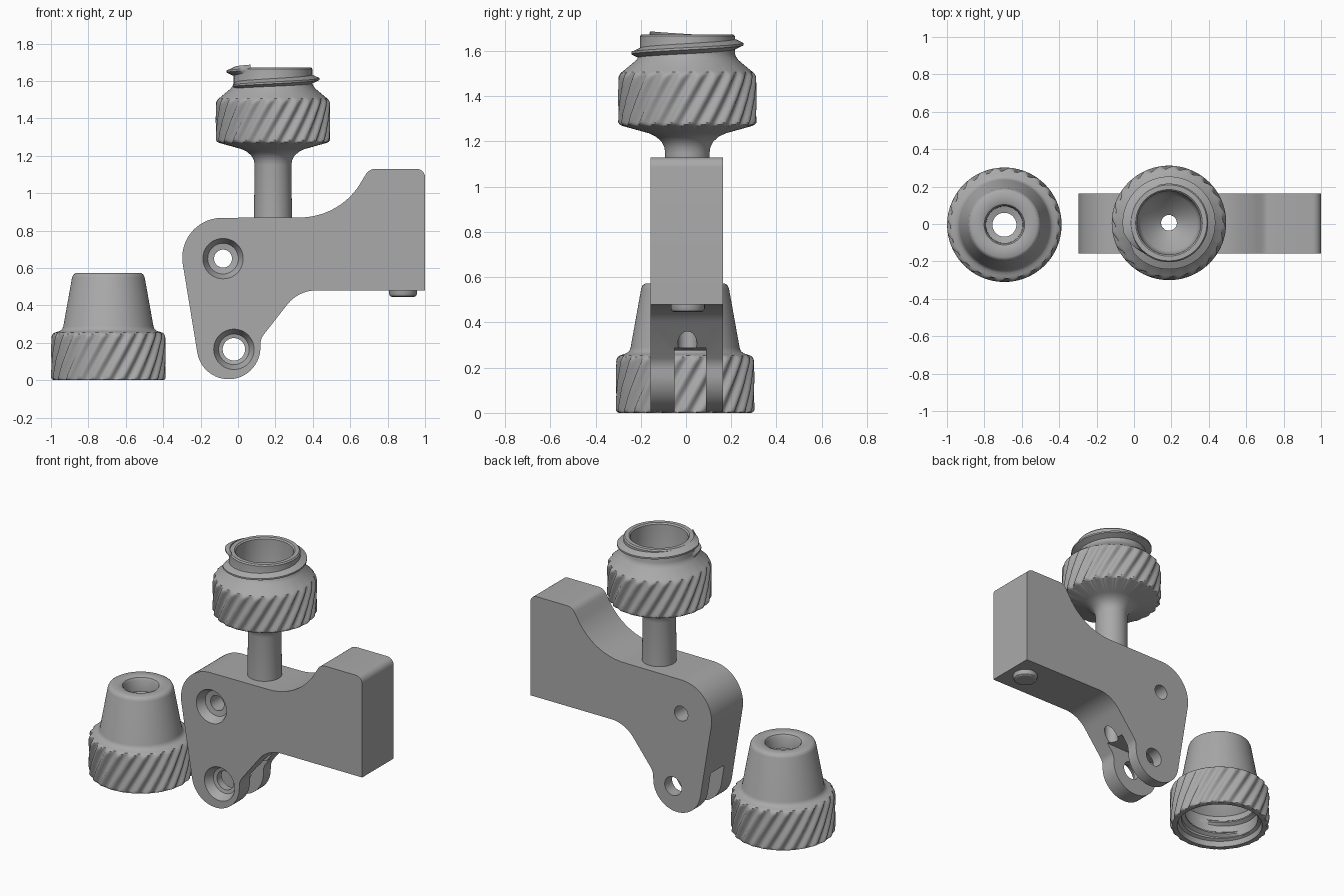
import bpy, bmesh, math
from math import sin, cos, pi, radians

cube = bpy.data.objects.get("Cube")
if cube:
    bpy.data.objects.remove(cube, do_unlink=True)

grey = bpy.data.materials.new("plain grey")
grey.use_nodes = True
grey.diffuse_color = (0.4, 0.4, 0.4, 1)
grey.node_tree.nodes["Principled BSDF"].inputs["Base Color"].default_value = (0.4, 0.4, 0.4, 1)


def finish(bm, name, location=(0, 0, 0)):
    bmesh.ops.recalc_face_normals(bm, faces=bm.faces)
    mesh = bpy.data.meshes.new(name)
    bm.to_mesh(mesh)
    bm.free()
    mesh.materials.append(grey)
    obj = bpy.data.objects.new(name, mesh)
    obj.location = location
    bpy.context.collection.objects.link(obj)
    return obj


def activate(obj):
    bpy.ops.object.select_all(action='DESELECT')
    obj.select_set(True)
    bpy.context.view_layer.objects.active = obj


def smooth(obj, angle=30):
    activate(obj)
    bpy.ops.object.shade_smooth_by_angle(angle=radians(angle))


def cut(target, cutter):
    cutter.hide_render = True
    activate(target)
    mod = target.modifiers.new("cut", 'BOOLEAN')
    mod.operation, mod.solver, mod.object = 'DIFFERENCE', 'EXACT', cutter
    bpy.ops.object.modifier_apply(modifier=mod.name)
    bpy.data.objects.remove(cutter, do_unlink=True)


def arc(cx, cz, r, start, end, steps=14):
    return [(cx + r * cos(radians(start + (end - start) * i / steps)),
             cz + r * sin(radians(start + (end - start) * i / steps))) for i in range(steps + 1)]


def extrude_y(name, outline, y0, y1):
    bm = bmesh.new()
    face = bm.faces.new([bm.verts.new((x, y0, z)) for x, z in outline])
    new = bmesh.ops.extrude_face_region(bm, geom=[face])["geom"]
    bmesh.ops.translate(bm, vec=(0, y1 - y0, 0),
                        verts=[v for v in new if isinstance(v, bmesh.types.BMVert)])
    return finish(bm, name)


def loft(bm, rows):
    """Join closed rings of points in order."""
    rings = [[bm.verts.new(p) for p in row] for row in rows]
    for a, b in zip(rings, rings[1:]):
        for i in range(len(a)):
            j = (i + 1) % len(a)
            bm.faces.new((a[i], a[j], b[j], b[i]))
    return rings


def lathe(name, profile, location, segments=64, closed=False, grip=None):
    """Spin (r, z) points; grip = (z0, z1, radius) carves slanted grooves between those heights."""
    def radius(r, z, t):
        if grip and r > grip[2] - 0.04 and grip[0] <= z <= grip[1]:
            s = (24 * (t - 1.9 * z) / (2 * pi)) % 1
            return min(r, grip[2] - 0.019 * max(0, sin(pi * s / 0.75)))
        return r
    bm = bmesh.new()
    angles = [2 * pi * i / segments for i in range(segments)]
    rows = [[(radius(r, z, t) * cos(t), radius(r, z, t) * sin(t), z) for t in angles]
            for r, z in profile]
    rings = loft(bm, rows)
    a, b = rings[-1], rings[0]
    if closed:
        for i in range(segments):
            j = (i + 1) % segments
            bm.faces.new((a[i], a[j], b[j], b[i]))
    else:
        bm.faces.new(a)
        bm.faces.new(b)
    return finish(bm, name, location)


def grip_rows(r, z0, z1, n=14):
    return [(r, z0 + (z1 - z0) * i / n) for i in range(n + 1)]


def thread(name, location, r_root, r_tip, z_mid, pitch, start, end, half):
    """Helical ridge that fades out at both ends."""
    bm = bmesh.new()
    steps = 100
    rows = []
    for i in range(steps + 1):
        t = start + (end - start) * i / steps
        z = z_mid + pitch * t / (2 * pi)
        fade = min(1, 10 * i / steps, 10 * (1 - i / steps))
        tip = r_root + (r_tip - r_root) * max(fade, 0.05)
        rows.append([(r * cos(t), r * sin(t), z + dz) for r, dz in
                     ((r_root, -half), (tip, -half * 0.2), (tip, half * 0.2), (r_root, half))])
    rings = loft(bm, rows)
    bm.faces.new(rings[0])
    bm.faces.new(rings[-1])
    obj = finish(bm, name, location)
    smooth(obj)
    return obj


# Bracket body outline
outline = [(1, 0.48)]
outline += arc(1.0 - 0.045, 1.085, 0.045, 0, 90, 6)
outline += arc(0.735, 1.07, 0.06, 90, 152, 6)
outline += arc(0.33, 1.25, 0.38, -28, -90, 16)
outline += arc(-0.085, 0.655, 0.213, 90, 188, 20)
outline += arc(-0.05, 0.175, 0.17, 190, 355, 24)
outline += arc(0.21, 0.19, 0.09, 180, 145, 5)
outline += arc(0.42, 0.28, 0.2, 142, 90, 12)
bracket = extrude_y("bracket", outline, -0.158, 0.164)

# Countersunk side holes
for x, z, r in ((-0.08, 0.65, 0.048), (-0.022, 0.165, 0.06)):
    cutter = lathe("hole_cutter", [(0.112, -0.01), (0.108, 0), (0.082, 0.055), (r, 0.06), (r, 0.5)],
                   (x, -0.158, z), 48)
    cutter.rotation_euler.x = -pi / 2
    cut(bracket, cutter)

# Slot between the two lower lugs
slot = [(-0.5, -0.1), (0.5, -0.1), (0.5, 0.295), (-0.5, 0.27)]
cut(bracket, extrude_y("slot_cutter", slot, -0.05, 0.088))

# Vertical feed bore
AXIS = (0.187, 0.006, 0)
cut(bracket, lathe("bore_cutter", [(0.042, 0.1), (0.042, 1.0)], AXIS, 40))
smooth(bracket)

# Foot pad under the arm
pad = [(0.075, 0.49), (0.075, 0.462), (0.07, 0.451), (0.06, 0.445)]
smooth(lathe("foot_pad", pad, (0.882, 0.008, 0), 40))

# Post with gripped upper cup
upper = [(0.042, 0.85), (0.102, 0.85), (0.098, 1.15), (0.102, 1.175), (0.115, 1.2), (0.14, 1.222),
         (0.17, 1.236), (0.285, 1.268), (0.298, 1.274)]
upper += grip_rows(0.306, 1.284, 1.475)
upper += [(0.304, 1.487), (0.299, 1.497), (0.29, 1.506), (0.28, 1.514), (0.225, 1.56),
          (0.215, 1.575), (0.21, 1.59), (0.21, 1.665), (0.203, 1.673), (0.178, 1.673),
          (0.17, 1.665), (0.165, 1.36), (0.15, 1.325), (0.042, 1.24)]
smooth(lathe("post_and_upper_cup", upper, AXIS, 192, True, (1.272, 1.52, 0.306)), 35)
thread("upper_cup_thread", AXIS, 0.205, 0.248, 1.61, 0.08, -pi, 1.3 * pi, 0.025)

# Loose gripped cap with hollow underside
CAP = (-0.693, -0.004, 0)
cap = [(0.262, 0), (0.292, 0), (0.301, 0.004)]
cap += grip_rows(0.306, 0.012, 0.225)
cap += [(0.304, 0.237), (0.298, 0.247), (0.288, 0.254), (0.275, 0.258), (0.258, 0.264),
        (0.247, 0.273), (0.241, 0.288), (0.194, 0.55), (0.187, 0.565), (0.174, 0.573),
        (0.125, 0.573), (0.108, 0.566), (0.1, 0.552), (0.098, 0.48), (0.064, 0.47),
        (0.064, 0.42), (0.1, 0.4), (0.18, 0.26), (0.235, 0.2), (0.235, 0.045), (0.255, 0.035)]
smooth(lathe("cap", cap, CAP, 192, True, (0.002, 0.26, 0.306)), 35)
thread("cap_thread", CAP, 0.24, 0.212, 0.1, 0.08, -pi, 1.5 * pi, 0.022)
